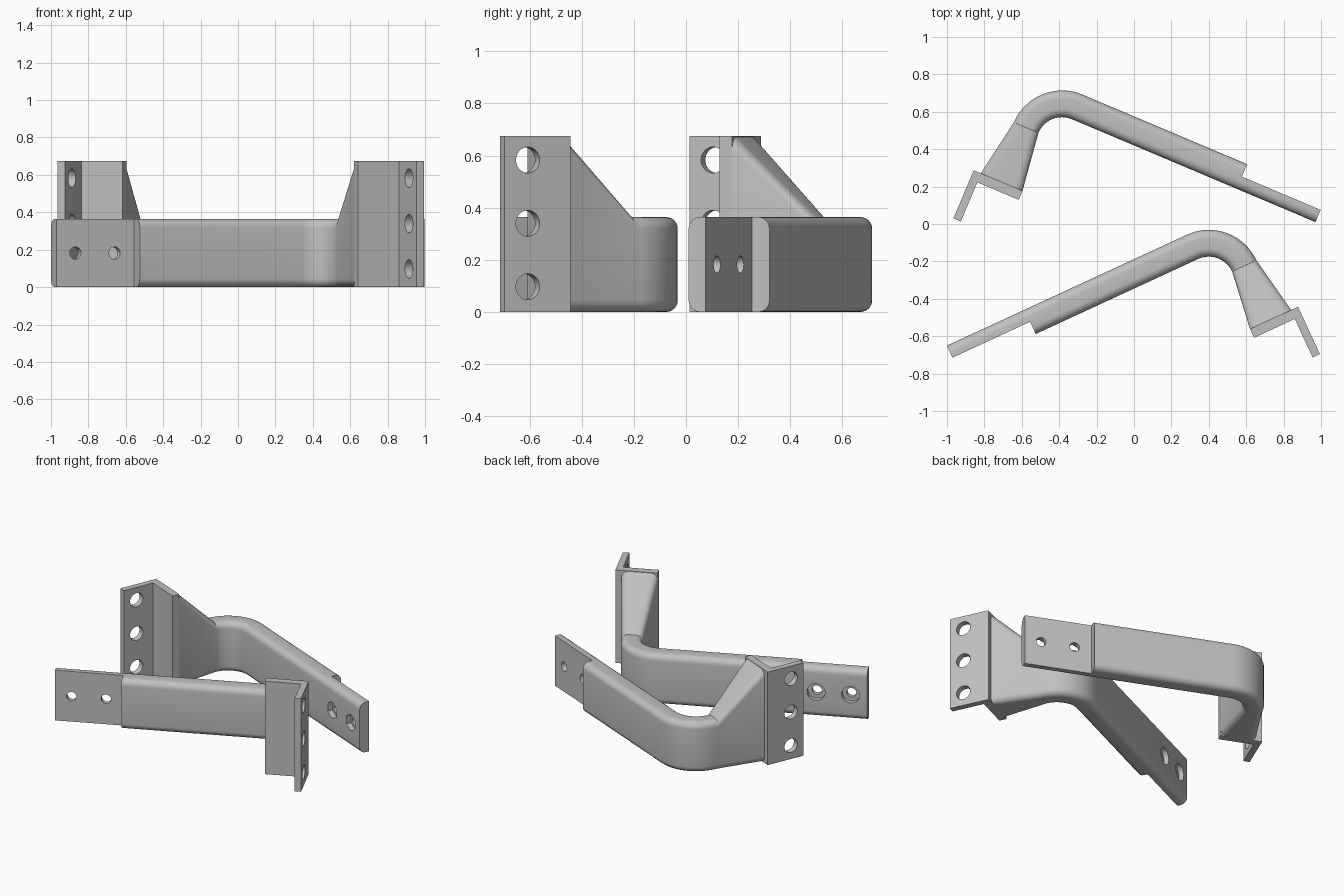
import bpy, bmesh, math
from mathutils import Matrix, Vector

if "Cube" in bpy.data.objects:
    bpy.data.objects.remove(bpy.data.objects["Cube"])

grey = bpy.data.materials.new("plain_grey")
grey.diffuse_color = (0.53, 0.53, 0.53, 1)
grey.use_nodes = True
grey.node_tree.nodes["Principled BSDF"].inputs["Base Color"].default_value = grey.diffuse_color

T, H, TALL = 0.143, 0.364, 0.675      # arm thickness, arm height, mount height
R, BEND = 0.28, Vector((1.413, -0.28))  # outer bend radius and bend centre
STEP, THIN = 0.457, 0.071             # length and thickness of the thin end


def to_object(name, bm):
    bmesh.ops.recalc_face_normals(bm, faces=bm.faces)
    me = bpy.data.meshes.new(name)
    bm.to_mesh(me)
    bm.free()
    me.materials.append(grey)
    ob = bpy.data.objects.new(name, me)
    bpy.context.collection.objects.link(ob)
    return ob


def section(outer, inward, w, h, r=0.045, seg=6):
    """Rounded rectangle standing on z = 0, from an outer point inward."""
    pts = []
    for k, (a, z) in enumerate([(w - r, h - r), (r, h - r), (r, r), (w - r, r)]):
        for i in range(seg + 1):
            t = math.pi / 2 * (k + i / seg)
            p = outer + inward * (a + r * math.cos(t))
            pts.append((p.x, p.y, z + r * math.sin(t)))
    return pts


def loft(name, rings):
    bm = bmesh.new()
    loops = [[bm.verts.new(p) for p in ring] for ring in rings]
    n = len(loops[0])
    for a, b in zip(loops, loops[1:]):
        for i in range(n):
            j = (i + 1) % n
            bm.faces.new((a[i], a[j], b[j], b[i]))
    bm.faces.new(loops[0])
    bm.faces.new(loops[-1])
    return to_object(name, bm)


def extrude(name, profile, height):
    bm = bmesh.new()
    face = bm.faces.new([bm.verts.new((x, y, 0)) for x, y in profile])
    ext = bmesh.ops.extrude_face_region(bm, geom=[face])
    verts = [g for g in ext["geom"] if isinstance(g, bmesh.types.BMVert)]
    bmesh.ops.translate(bm, verts=verts, vec=(0, 0, height))
    return to_object(name, bm)


def rod(center, axis, radius, length, sides=32):
    bm = bmesh.new()
    rot = Matrix.Rotation(math.pi / 2, 4, 'Y' if axis == 'x' else 'X')
    bmesh.ops.create_cone(bm, cap_ends=True, segments=sides, radius1=radius, radius2=radius,
                          depth=length, matrix=Matrix.Translation(center) @ rot)
    return to_object("hole_cutter", bm)


def box(lo, hi):
    bm = bmesh.new()
    bmesh.ops.create_cube(bm, size=1)
    for v in bm.verts:
        v.co = [(a + b) / 2 + c * (b - a) for a, b, c in zip(lo, hi, v.co)]
    return to_object("step_cutter", bm)


def cut(ob, cutters):
    """Subtract the cutters one after another and bake the result."""
    for c in cutters:
        c.hide_render = True
        m = ob.modifiers.new("cut", 'BOOLEAN')
        m.operation, m.solver, m.object = 'DIFFERENCE', 'EXACT', c
        dg = bpy.context.evaluated_depsgraph_get()
        me = bpy.data.meshes.new_from_object(ob.evaluated_get(dg))
        ob.modifiers.clear()
        ob.data = me
        bpy.data.objects.remove(c)


def finish(ob, matrix):
    ob.data.transform(matrix)
    if matrix.determinant() < 0:
        ob.data.flip_normals()
    bpy.ops.object.select_all(action='DESELECT')
    ob.select_set(True)
    bpy.context.view_layer.objects.active = ob
    bpy.ops.object.shade_smooth_by_angle(angle=math.radians(30))


def bracket(label, origin, along, outward, thin_outside):
    # handle arm: straight run, quarter bend, then flared foot
    rings = [section(Vector((0, 0)), Vector((0, -1)), T, H)]
    for i in range(17):
        t = math.pi / 2 * i / 16
        rad = Vector((math.sin(t), math.cos(t)))
        rings.append(section(BEND + rad * R, -rad, T, H))
    rings.append(section(Vector((1.75, -0.599)), Vector((-1, 0)), 0.242, TALL - 0.003))
    arm = loft(label + "_arm", rings)

    # thin end: half the thickness, with two recessed screw holes
    if thin_outside:
        cutters = [box((-0.1, -0.3, -0.1), (STEP, -THIN, 0.6))]
        recess_y, sides = 0.0, 32
    else:
        cutters = [box((-0.1, THIN - T, -0.1), (STEP, 0.1, 0.6))]
        recess_y, sides = -T, 6
    for u in (0.111, 0.342):
        cutters.append(rod((u, -T / 2, H / 2), 'y', 0.033, 0.4))
        cutters.append(rod((u, recess_y, H / 2), 'y', 0.06, 0.07, sides))
    cut(arm, cutters)

    # angled mounting plate with three bolt holes in its flange
    mount = extrude(label + "_mount", [(1.508, -0.599), (1.508, -0.651), (1.748, -0.651),
                                       (1.748, -0.878), (1.791, -0.878), (1.791, -0.599)], TALL)
    cut(mount, [rod((1.77, -0.78, z), 'x', 0.05, 0.2) for z in (0.097, 0.34, 0.583)])

    m = Matrix(((along[0], outward[0], 0, origin[0]), (along[1], outward[1], 0, origin[1]),
                (0, 0, 1, 0), (0, 0, 0, 1)))
    for ob in (arm, mount):
        finish(ob, m)


# front bracket and its mirrored partner behind
a, b = math.radians(24.8), math.radians(22.9)
bracket("front", (-1.0, -0.65), (math.cos(a), math.sin(a)), (-math.sin(a), math.cos(a)), True)
bracket("rear", (1.026, 0.142), (-math.cos(b), math.sin(b)), (math.sin(b), math.cos(b)), False)
